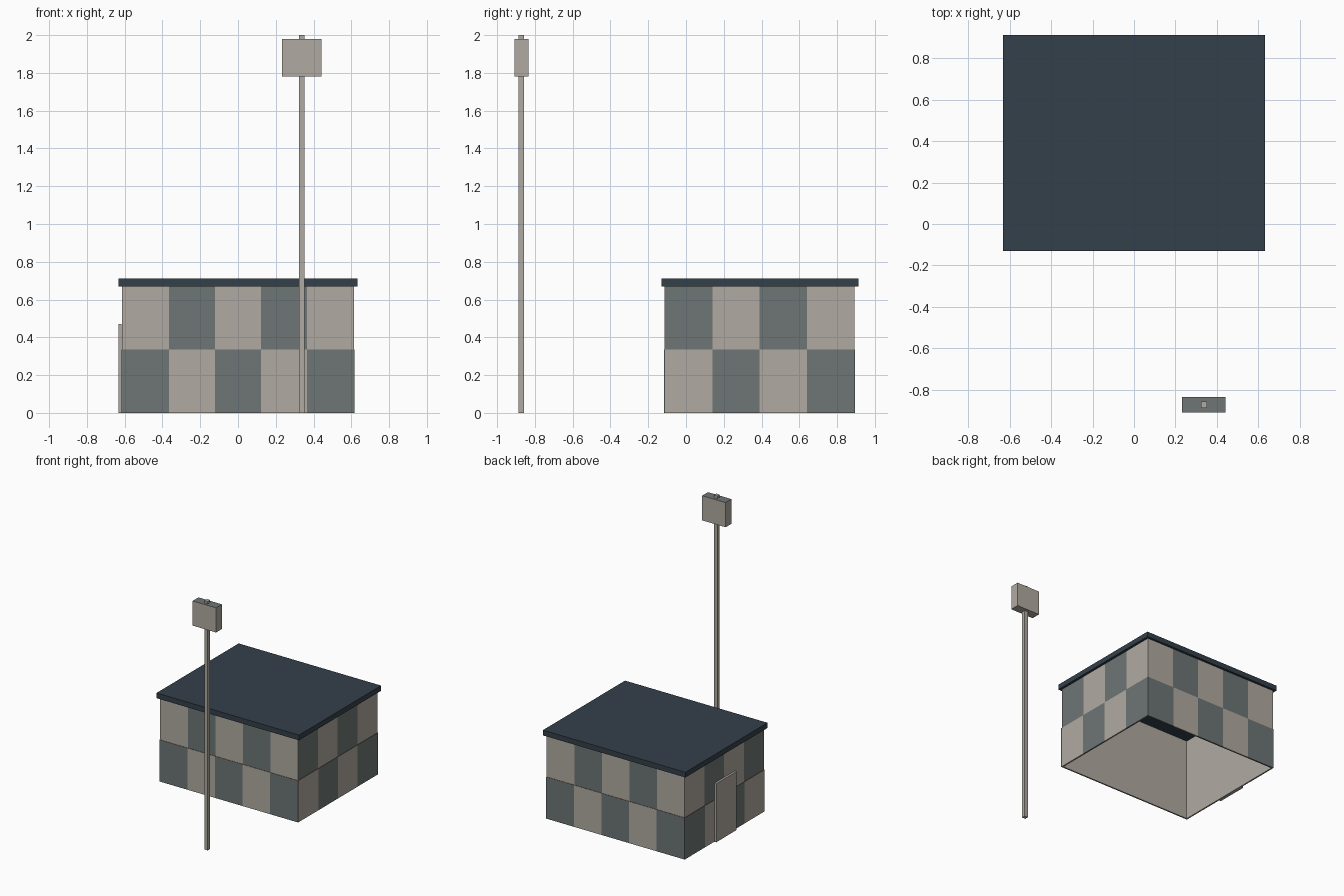
import bpy
import bmesh
from mathutils import Vector

if "Cube" in bpy.data.objects:
    bpy.data.objects.remove(bpy.data.objects["Cube"])


def material(name, rgb):
    m = bpy.data.materials.new(name)
    m.diffuse_color = (*rgb, 1)
    m.use_nodes = True
    m.node_tree.nodes["Principled BSDF"].inputs["Base Color"].default_value = m.diffuse_color
    return m


BEIGE = material("beige", (0.434, 0.402, 0.356))
TEAL = material("grey_teal", (0.153, 0.181, 0.178))
SLATE = material("dark_slate", (0.034, 0.051, 0.069))
RUST = material("rust", (0.25, 0.08, 0.04))


def add_box(bm, lo, hi, index=0):
    """Add a box between two corners; return its faces."""
    lo, hi = Vector(lo), Vector(hi)
    verts = bmesh.ops.create_cube(bm, size=1)["verts"]
    for v in verts:
        v.co = Vector((v.co[k] * (hi[k] - lo[k]) + (lo[k] + hi[k]) / 2 for k in range(3)))
    faces = {f for v in verts for f in v.link_faces}
    for f in faces:
        f.material_index = index
    return faces


def finish(bm, name, mats):
    me = bpy.data.meshes.new(name)
    bm.to_mesh(me)
    bm.free()
    for m in mats:
        me.materials.append(m)
    ob = bpy.data.objects.new(name, me)
    bpy.context.collection.objects.link(ob)
    return ob


def box(name, lo, hi, mat):
    bm = bmesh.new()
    add_box(bm, lo, hi)
    return finish(bm, name, [mat])


X, Y0, Y1, H = 0.61, -0.11, 0.89, 0.67   # wall shell, open underneath
MID = H / 2
T = 0.006                                # tile thickness
W = 0.006                                # shell thickness

# Wall shell, four thin walls
bm = bmesh.new()
for y in (Y0, Y1 - W):
    add_box(bm, (-X, y, 0), (X, y + W, H))
for x in (-X, X - W):
    add_box(bm, (x, Y0 + W, 0), (x + W, Y1 - W, H))
finish(bm, "wall_shell", [BEIGE])

# Checkered wall tiles; the lower row stands slightly proud with a rusty top edge
bm = bmesh.new()
for row in range(2):
    t = T if row == 0 else T - 0.003
    z0, z1 = row * MID, (row + 1) * MID

    def tile(lo, hi, index):
        for f in add_box(bm, lo, hi, index):
            if row == 0 and f.calc_center_median().z > z1 - 0.001:
                f.material_index = 2

    for i in range(5):
        a, b = -X + i * 2 * X / 5, -X + (i + 1) * 2 * X / 5
        a -= t if i == 0 else 0
        b += t if i == 4 else 0
        c = (i + row + 1) % 2
        tile((a, Y0 - t, z0), (b, Y0, z1), c)
        tile((a, Y1, z0), (b, Y1 + t, z1), c)
    for i in range(4):
        a, b = (Y0 + (i + k) * (Y1 - Y0) / 4 for k in range(2))
        c = (i + row) % 2
        tile((X, a, z0), (X + t, b, z1), c)
        tile((-X - t, a, z0), (-X, b, z1), c)
finish(bm, "wall_tiles", [BEIGE, TEAL, RUST])

# Roof slab and side door
box("roof", (-0.633, -0.13, H), (0.633, 0.912, 0.712), SLATE)
box("door", (-0.633, 0.26, 0), (-X - T, 0.52, 0.47), BEIGE)

# Pole with a box sign that has a teal top
box("pole", (0.322, -0.888, 0), (0.352, -0.857, 2), BEIGE)
bm = bmesh.new()
for f in add_box(bm, (0.232, -0.908, 1.782), (0.441, -0.834, 1.98)):
    f.normal_update()
    f.material_index = int(f.normal.z > 0.5)
finish(bm, "pole_sign", [BEIGE, TEAL])
